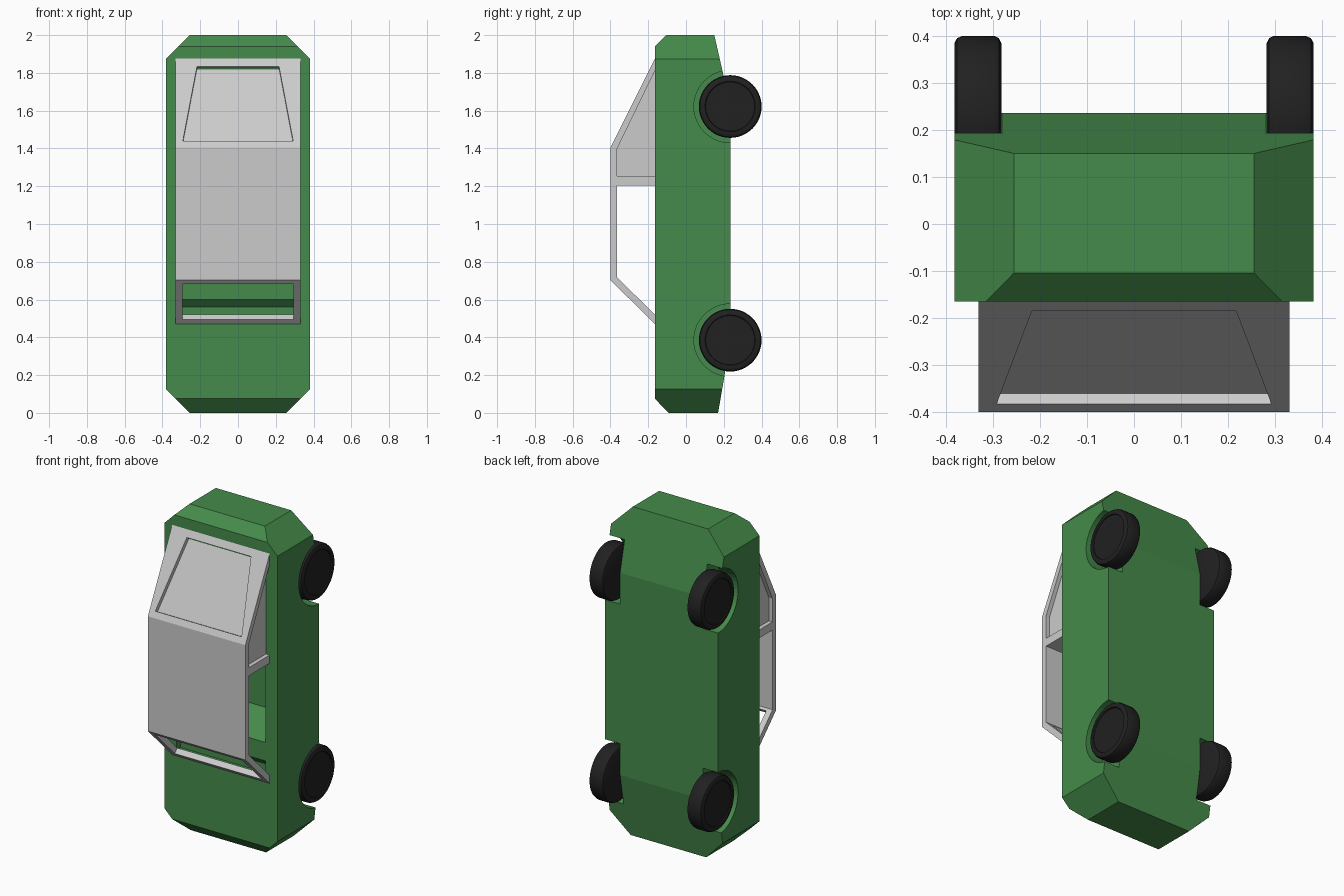
import bpy, bmesh, math
from mathutils import Vector, Matrix

if "Cube" in bpy.data.objects:
    bpy.data.objects.remove(bpy.data.objects["Cube"])


def material(name, color):
    m = bpy.data.materials.new(name)
    m.diffuse_color = (*color, 1)
    m.use_nodes = True
    m.node_tree.nodes["Principled BSDF"].inputs["Base Color"].default_value = m.diffuse_color
    return m


green = material("green_paint", (0.06, 0.26, 0.07))
black = material("black_rubber", (0.015, 0.015, 0.015))


def add_object(name, bm, mat=None):
    bmesh.ops.recalc_face_normals(bm, faces=bm.faces)
    me = bpy.data.meshes.new(name)
    bm.to_mesh(me)
    bm.free()
    ob = bpy.data.objects.new(name, me)
    bpy.context.collection.objects.link(ob)
    if mat:
        me.materials.append(mat)
    return ob


def extrude_poly(name, points, offset, mat=None):
    """Solid from a planar polygon swept along an offset."""
    bm = bmesh.new()
    f = bm.faces.new([bm.verts.new(p) for p in points])
    new = bmesh.ops.extrude_face_region(bm, geom=[f])["geom"]
    if not f.is_valid or len(bm.faces) == len(points) + 1:
        bm.faces.new([v for v in new if isinstance(v, bmesh.types.BMVert)])
    bmesh.ops.translate(bm, vec=offset,
                        verts=[v for v in new if isinstance(v, bmesh.types.BMVert)])
    return add_object(name, bm, mat)


def side_prism(name, yz, x0, x1, mat=None):
    return extrude_poly(name, [(x0, y, z) for y, z in yz], (x1 - x0, 0, 0), mat)


def cut(ob, cutters):
    for c in cutters:
        c.hide_render = True
        mod = ob.modifiers.new("cut", 'BOOLEAN')
        mod.operation = 'DIFFERENCE'
        mod.solver = 'EXACT'
        mod.object = c
    bpy.context.view_layer.update()
    dg = bpy.context.evaluated_depsgraph_get()
    me = bpy.data.meshes.new_from_object(ob.evaluated_get(dg))
    ob.modifiers.clear()
    ob.data = me
    for c in cutters:
        bpy.data.objects.remove(c)


AXLES = (1.622, 0.385)
WY = 0.234

# Body: side profile with the four end corners sliced off
body = side_prism("body", [(-0.165, 0.075), (-0.092, 0), (0.17, 0), (0.236, 0.385),
                           (0.236, 1.622), (0.15, 2), (-0.104, 2), (-0.165, 1.94)],
                  -0.382, 0.382, green)
bm = bmesh.new()
bm.from_mesh(body.data)
for sx in (-1, 1):
    for z, sz in ((2, 1), (0, -1)):
        res = bmesh.ops.bisect_plane(bm, geom=bm.verts[:] + bm.edges[:] + bm.faces[:],
                                     plane_co=(sx * 0.255, 0, z), plane_no=(sx, 0, sz),
                                     clear_outer=True)
        edges = [e for e in res["geom_cut"] if isinstance(e, bmesh.types.BMEdge)]
        bmesh.ops.contextual_create(bm, geom=edges)
bmesh.ops.recalc_face_normals(bm, faces=bm.faces)
bm.to_mesh(body.data)
bm.free()

# Wheel arches and the open interior with a reclined seat back
cutters = []
for z in AXLES:
    for sx in (-1, 1):
        ring = [(WY + 0.192 * math.cos(a), z + 0.192 * math.sin(a))
                for a in (i * math.tau / 48 for i in range(48))]
        cutters.append(side_prism("arch_cutter", ring, sx * 0.28, sx * 0.5))
cutters.append(side_prism("floor_cutter", [(-0.3, 0.645), (0.035, 0.814),
                                           (0.035, 1.205), (-0.3, 1.205)], -0.3, 0.3))
cutters.append(side_prism("shelf_cutter", [(-0.205, 0.64), (-0.125, 0.56),
                                           (-0.125, 0.505), (-0.205, 0.505)], -0.3, 0.3))
cut(body, cutters)

# Cabin: solid front, open rear, recessed front windows
cabin = side_prism("cabin", [(-0.165, 1.875), (-0.4, 1.405), (-0.4, 0.703), (-0.165, 0.47)],
                   -0.33, 0.33)
cutters = [side_prism("hollow_cutter", [(-0.365, 1.205), (-0.365, 0.718),
                                        (-0.1, 0.456), (-0.1, 1.205)], -0.5, 0.5)]
cutters.append(side_prism("rear_window_cutter", [(-0.48, 0.58), (-0.31, 0.75),
                                                 (-0.12, 0.565), (-0.29, 0.395)],
                          -0.295, 0.295))
for sx in (-1, 1):
    cutters.append(side_prism("side_window_cutter",
                              [(-0.365, 1.255), (-0.365, 1.398), (-0.165, 1.81),
                               (-0.1, 1.944), (-0.1, 1.255)], sx * 0.305, sx * 0.5))
n = Vector((0, -0.8944, 0.4472))
pane = [Vector(p) - n * 0.025 for p in ((-0.292, -0.3825, 1.44), (0.292, -0.3825, 1.44),
                                        (0.217, -0.185, 1.835), (-0.217, -0.185, 1.835))]
cutters.append(extrude_poly("windshield_cutter", pane, n * 0.1))
cut(cabin, cutters)

# Wheels: lathed tyre with a slightly recessed hub face
PROFILE = [(0.282, 0), (0.282, 0.15), (0.287, 0.161), (0.298, 0.166), (0.364, 0.166),
           (0.376, 0.161), (0.382, 0.15), (0.382, 0.133), (0.376, 0.130), (0.376, 0)]
for zname, z in zip(("front", "rear"), AXLES):
    for side, sx in (("left", -1), ("right", 1)):
        bm = bmesh.new()
        vs = [bm.verts.new((sx * x, r, 0)) for x, r in PROFILE]
        es = [bm.edges.new(p) for p in zip(vs, vs[1:])]
        bmesh.ops.spin(bm, geom=vs + es, cent=(0, 0, 0), axis=(1, 0, 0),
                       angle=math.tau, steps=48, use_duplicate=False)
        bmesh.ops.remove_doubles(bm, verts=bm.verts, dist=1e-5)
        bmesh.ops.translate(bm, verts=bm.verts, vec=(0, WY, z))
        wheel = add_object(f"{zname}_{side}_wheel", bm, black)
        bpy.ops.object.select_all(action='DESELECT')
        wheel.select_set(True)
        bpy.context.view_layer.objects.active = wheel
        bpy.ops.object.shade_smooth_by_angle(angle=math.radians(35))
